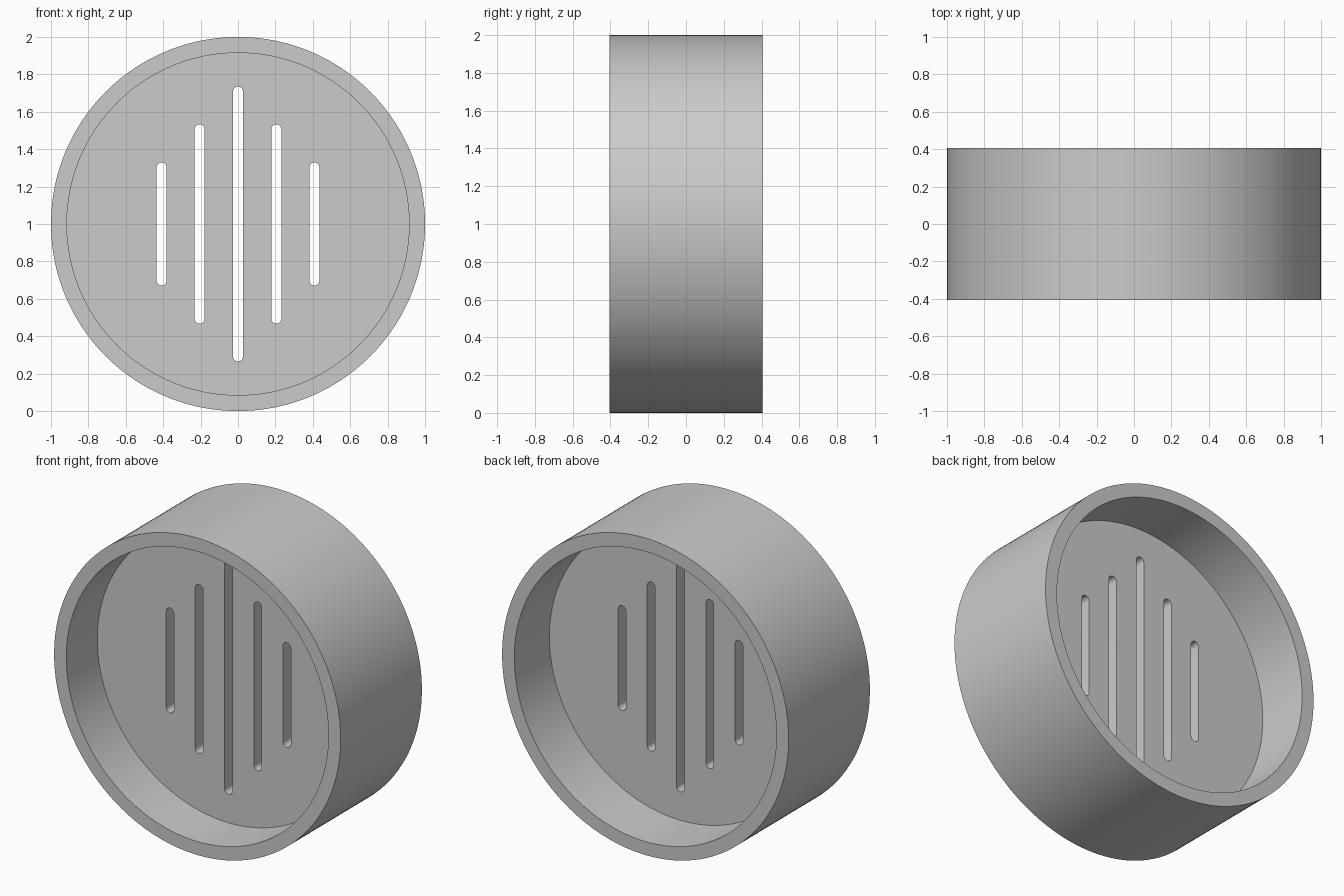
import bpy, bmesh, math

cube = bpy.data.objects.get("Cube")
if cube:
    bpy.data.objects.remove(cube, do_unlink=True)

RADIUS, INNER, HALF_DEPTH = 1.0, 0.915, 0.405
PLATE_FRONT, PLATE_BACK = -0.095, 0.055
SLOT_RADIUS = 0.027

grey = bpy.data.materials.new("plain grey")
grey.use_nodes = True
color = (0.6, 0.6, 0.6, 1)
grey.diffuse_color = color
grey.node_tree.nodes["Principled BSDF"].inputs["Base Color"].default_value = color


def make_object(name, bm):
    bmesh.ops.recalc_face_normals(bm, faces=bm.faces)
    mesh = bpy.data.meshes.new(name)
    bm.to_mesh(mesh)
    bm.free()
    mesh.materials.append(grey)
    obj = bpy.data.objects.new(name, mesh)
    bpy.context.collection.objects.link(obj)
    return obj


def extrude_outline(bm, outline, y0, y1):
    face = bm.faces.new([bm.verts.new((x, y0, z)) for x, z in outline])
    result = bmesh.ops.extrude_face_region(bm, geom=[face])
    verts = [v for v in result["geom"] if isinstance(v, bmesh.types.BMVert)]
    bmesh.ops.translate(bm, verts=verts, vec=(0, y1 - y0, 0))


def circle(radius, count=160):
    angles = [math.tau * i / count for i in range(count)]
    return [(radius * math.cos(a), 1 + radius * math.sin(a)) for a in angles]


def slot(x, half_length, steps=12):
    # Vertical capsule: an upper and a lower half circle
    points = []
    for side in (1, -1):
        for i in range(steps + 1):
            a = math.pi * i / steps
            points.append((x + side * SLOT_RADIUS * math.cos(a),
                           1 + side * (half_length - SLOT_RADIUS + SLOT_RADIUS * math.sin(a))))
    return points


# Drum with a solid dividing plate
bm = bmesh.new()
extrude_outline(bm, circle(RADIUS), -HALF_DEPTH, HALF_DEPTH)
drum = make_object("slotted_drum", bm)

# Cutters for the two recesses and five slots
recesses = bmesh.new()
extrude_outline(recesses, circle(INNER), -0.6, PLATE_FRONT)
extrude_outline(recesses, circle(INNER), PLATE_BACK, 0.6)
slots = bmesh.new()
for x, half_length in ((0, 0.735), (0.205, 0.533), (0.408, 0.33)):
    for side in ((1, -1) if x else (1,)):
        extrude_outline(slots, slot(side * x, half_length), -0.2, 0.2)

for name, shape in (("recess_cutter", recesses), ("slot_cutter", slots)):
    cutter = make_object(name, shape)
    bpy.ops.object.select_all(action="DESELECT")
    bpy.context.view_layer.objects.active = drum
    drum.select_set(True)
    mod = drum.modifiers.new(name, "BOOLEAN")
    mod.operation = "DIFFERENCE"
    mod.solver = "EXACT"
    mod.object = cutter
    bpy.ops.object.modifier_apply(modifier=mod.name)
    bpy.data.objects.remove(cutter, do_unlink=True)

bpy.ops.object.shade_smooth_by_angle(angle=math.radians(30))
